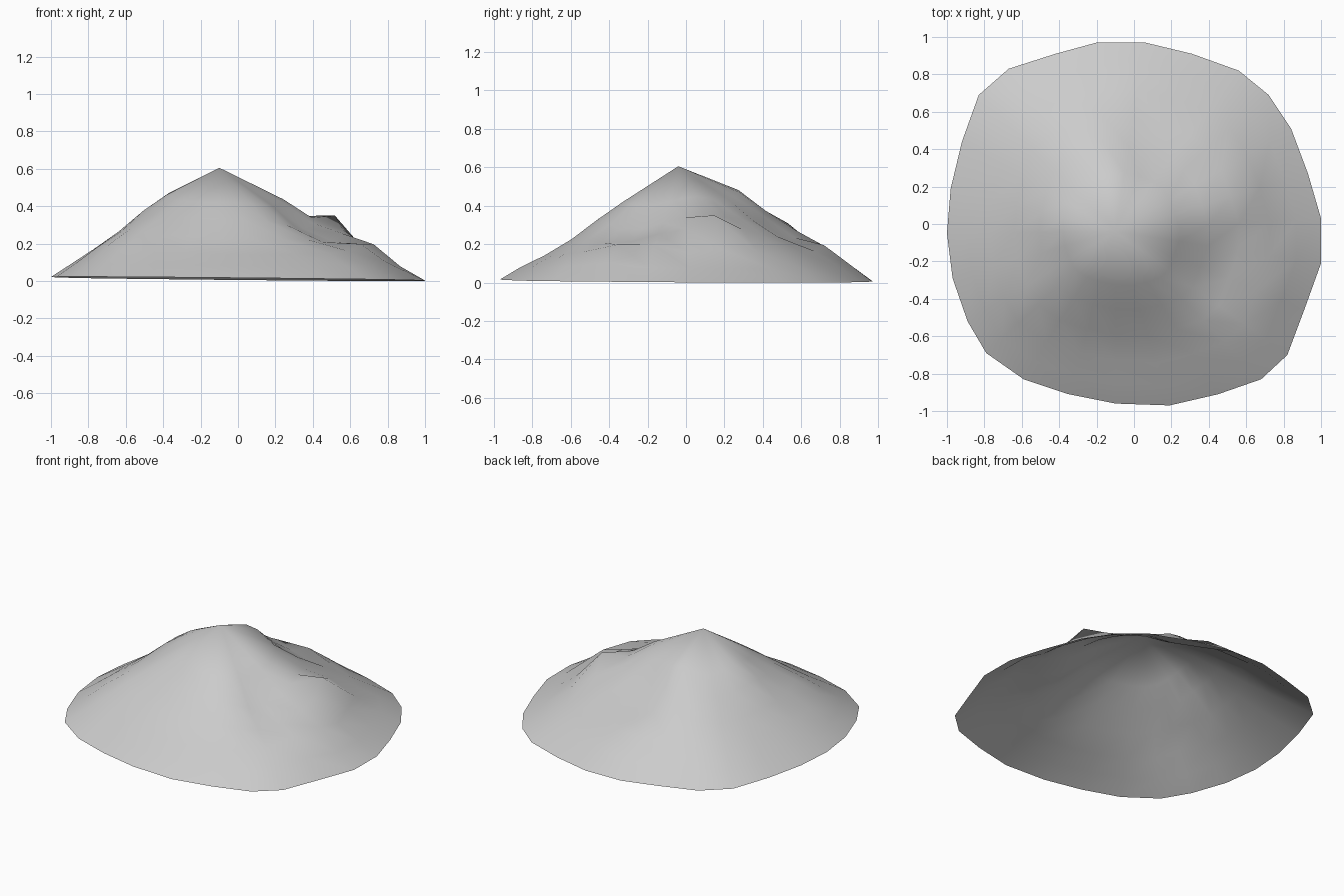
import bpy, bmesh, math
from mathutils import Vector

cube = bpy.data.objects.get("Cube")
if cube:
    bpy.data.objects.remove(cube, do_unlink=True)

# Irregular foot outline, counter-clockwise
RIM = [(1, .03), (.93, .27), (.84, .51), (.72, .69), (.56, .82), (.31, .91), (.06, .97),
       (-.2, .97), (-.42, .91), (-.67, .83), (-.83, .69), (-.92, .44), (-.98, .19),
       (-1, -.05), (-.97, -.29), (-.89, -.52), (-.79, -.69), (-.59, -.83), (-.35, -.91),
       (-.1, -.96), (.19, -.97), (.45, -.91), (.68, -.83), (.82, -.7), (.91, -.46), (1, -.21)]
PEAK = Vector((-.1, -.04, .61))
RINGS = [.31, .45, .6, .75, .88, 1]

# Swells and hollows: centre x, centre y, width x, width y, height
SWELLS = [(-.1, .28, .17, .14, .06),     # back shoulder
          (-.3, .52, .16, .2, .06),      # back left ridge
          (-.43, .03, .16, .18, .05),    # left shoulder
          (.22, .05, .12, .14, .03),     # right shoulder
          (.53, .16, .11, .15, .11),     # knoll
          (.08, .46, .14, .16, -.04),    # back valley
          (0, .77, .22, .13, .05),       # back foot swell
          (.4, -.3, .2, .18, -.07),      # front right hollow
          (.66, -.24, .13, .13, .08),    # front right swell
          (.74, -.46, .14, .13, .05),    # front right foot swell
          (-.66, -.34, .18, .14, .03),   # left foot swell
          (0, -.65, .45, .18, -.03)]     # front dip


def hill_height(x, y, t, foot):
    z = PEAK.z + (foot - PEAK.z) * t
    fade = min(1, 5 * (1 - t))
    for cx, cy, wx, wy, h in SWELLS:
        z += fade * h * math.exp(-((x - cx) / wx) ** 2 - ((y - cy) / wy) ** 2)
    return z


# Hill surface, open underneath
bm = bmesh.new()
top = bm.verts.new(PEAK)
rings = []
for t in RINGS:
    ring = []
    for rx, ry in RIM:
        x, y = PEAK.x + (rx - PEAK.x) * t, PEAK.y + (ry - PEAK.y) * t
        foot = .016 - .01 * rx - .006 * ry
        ring.append(bm.verts.new((x, y, hill_height(x, y, t, foot))))
    rings.append(ring)
n = len(RIM)
for i in range(n):
    j = (i + 1) % n
    bm.faces.new((top, rings[0][i], rings[0][j]))
    for a, b in zip(rings, rings[1:]):
        bm.faces.new((a[i], b[i], b[j], a[j]))
for f in bm.faces:
    f.smooth = True

# Rest the lowest point on the ground
low = min(v.co.z for v in bm.verts)
bmesh.ops.translate(bm, verts=bm.verts, vec=(0, 0, -low))
mesh = bpy.data.meshes.new("hill")
bm.to_mesh(mesh)
bm.free()
hill = bpy.data.objects.new("hill", mesh)
bpy.context.collection.objects.link(hill)

# Plain grey earth
mat = bpy.data.materials.new("light_grey")
mat.use_nodes = True
grey = (.6, .6, .6, 1)
mat.diffuse_color = grey
mat.node_tree.nodes["Principled BSDF"].inputs["Base Color"].default_value = grey
mesh.materials.append(mat)
